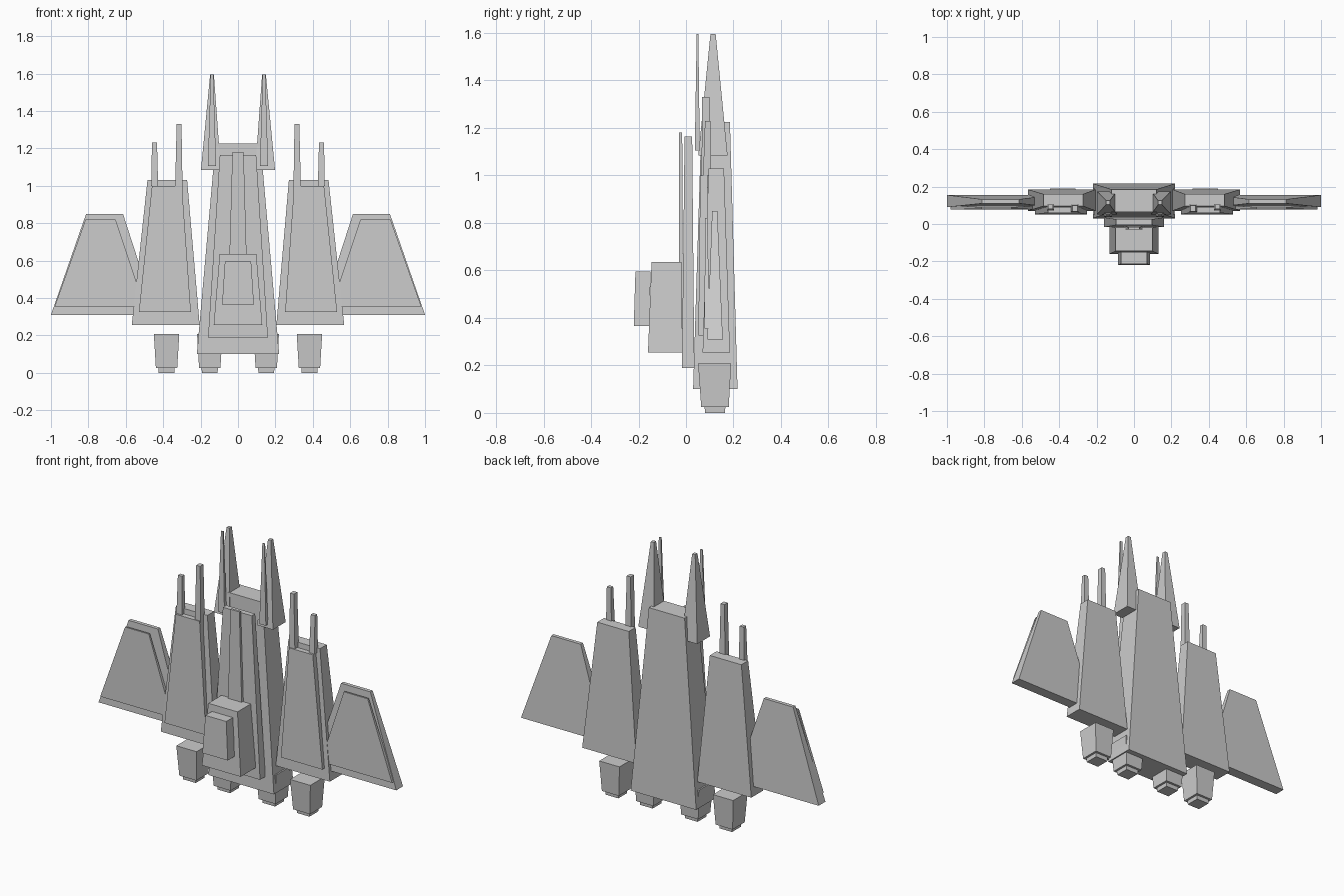
import bpy, bmesh


def frustum(name, z0, bottom, z1, top):
    """Tapered block: bottom and top are (xmin, xmax, ymin, ymax) rectangles."""
    bm = bmesh.new()
    rings = []
    for z, (xa, xb, ya, yb) in ((z0, bottom), (z1, top)):
        rings.append([bm.verts.new((x, y, z)) for x, y in
                      ((xa, ya), (xb, ya), (xb, yb), (xa, yb))])
    lo, hi = rings
    bm.faces.new(lo[::-1])
    bm.faces.new(hi)
    for i in range(4):
        j = (i + 1) % 4
        bm.faces.new((lo[i], lo[j], hi[j], hi[i]))
    mesh = bpy.data.meshes.new(name)
    bm.to_mesh(mesh)
    bm.free()
    obj = bpy.data.objects.new(name, mesh)
    bpy.context.collection.objects.link(obj)
    return obj


def pair(name, z0, bottom, z1, top):
    """The same block on both sides of the ship."""
    frustum(name + "_right", z0, bottom, z1, top)
    flip = lambda r: (-r[1], -r[0], r[2], r[3])
    frustum(name + "_left", z0, flip(bottom), z1, flip(top))


# Central hull with stacked layers, spine strip and bridge blocks
frustum("hull", 0.10, (-0.22, 0.22, 0.03, 0.217), 1.225, (-0.12, 0.12, 0.065, 0.185))
frustum("hull_plate", 0.19, (-0.16, 0.16, -0.017, 0.035), 1.165, (-0.097, 0.097, -0.006, 0.026))
frustum("spine", 0.30, (-0.055, 0.055, -0.03, -0.012), 1.18, (-0.03, 0.03, -0.03, -0.016))
frustum("bridge", 0.255, (-0.13, 0.13, -0.16, -0.015), 0.635, (-0.098, 0.098, -0.145, -0.018))
frustum("bridge_front", 0.365, (-0.085, 0.085, -0.22, -0.152), 0.595, (-0.07, 0.07, -0.213, -0.15))

# Nose prongs and the thin blades in front of them
pair("nose_prong", 1.085, (0.092, 0.198, 0.052, 0.175), 1.595, (0.129, 0.149, 0.103, 0.125))
pair("nose_blade", 1.105, (0.117, 0.161, 0.037, 0.058), 1.595, (0.132, 0.146, 0.045, 0.052))

# Side pods with front plates and antennas
pair("side_pod", 0.255, (0.205, 0.568, 0.07, 0.185), 1.03, (0.272, 0.484, 0.095, 0.16))
pair("pod_plate", 0.325, (0.252, 0.53, 0.052, 0.09), 1.0, (0.30, 0.46, 0.06, 0.09))
pair("inner_antenna", 0.95, (0.296, 0.337, 0.065, 0.105), 1.33, (0.302, 0.328, 0.068, 0.10))
pair("outer_antenna", 1.0, (0.427, 0.464, 0.072, 0.105), 1.23, (0.433, 0.46, 0.08, 0.103))

# Wings with front plates
pair("wing", 0.31, (0.44, 1.0, 0.09, 0.155), 0.85, (0.615, 0.812, 0.11, 0.132))
pair("wing_plate", 0.355, (0.50, 0.98, 0.078, 0.10), 0.82, (0.655, 0.815, 0.08, 0.09))

# Engines and nozzles
for label, x in (("inner", 0.151), ("outer", 0.382)):
    pair(label + "_engine", 0.025, (x - 0.057, x + 0.057, 0.064, 0.18),
         0.208, (x - 0.068, x + 0.068, 0.051, 0.19))
    pair(label + "_nozzle", 0.0, (x - 0.042, x + 0.042, 0.08, 0.164),
         0.03, (x - 0.044, x + 0.044, 0.078, 0.166))
